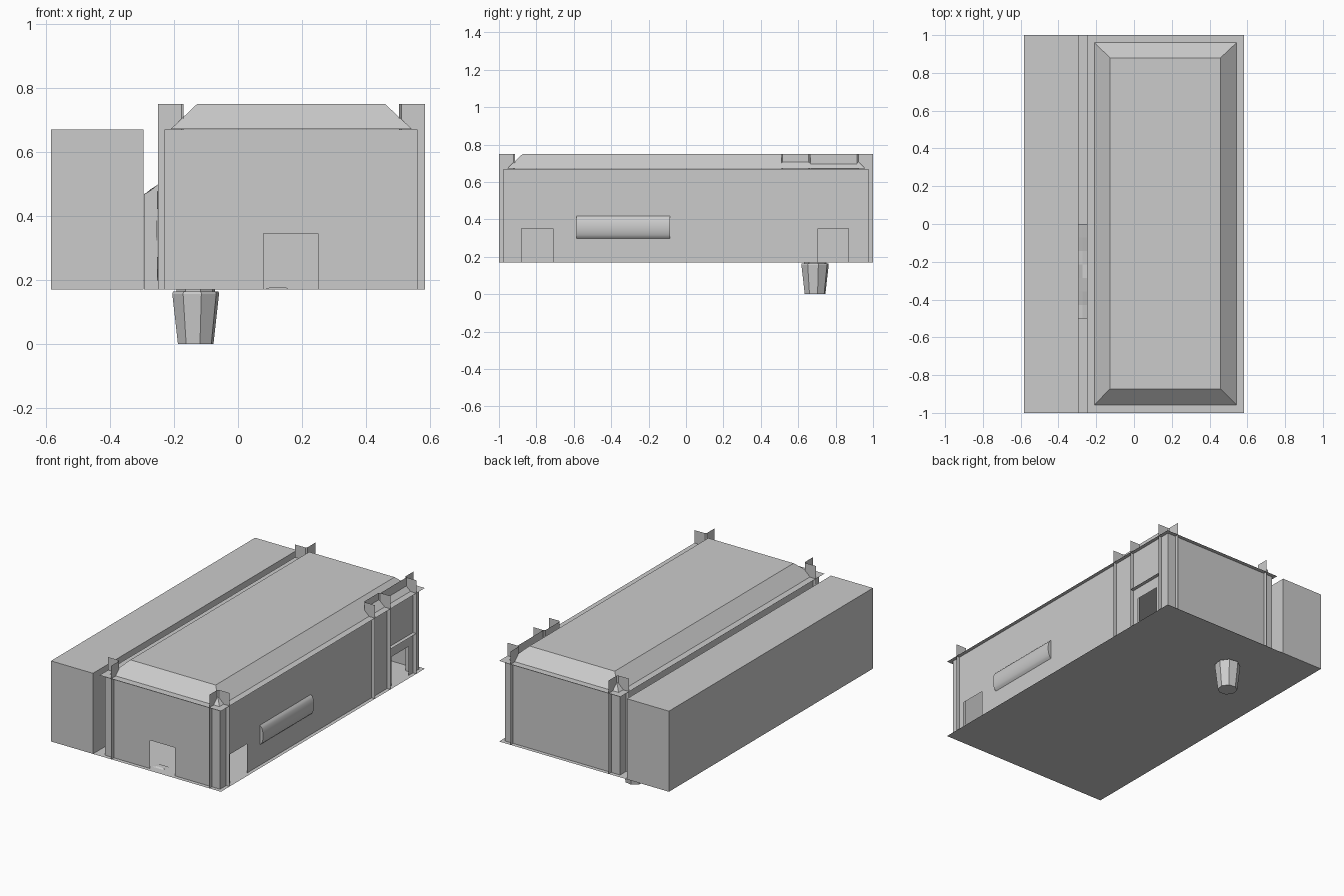
import bpy, bmesh, math, random
from mathutils import Vector

if "Cube" in bpy.data.objects:
    bpy.data.objects.remove(bpy.data.objects["Cube"])

random.seed(4)
grey = bpy.data.materials.new("plain_grey")
grey.diffuse_color = (0.6, 0.6, 0.6, 1)
grey.use_nodes = True
grey.node_tree.nodes["Principled BSDF"].inputs["Base Color"].default_value = grey.diffuse_color

Z0, Z1, Z2 = 0.17, 0.67, 0.75          # floor, eave, roof top
X0, X1, Y1 = -0.23, 0.56, 0.975        # wall lines


def make(name, faces):
    """faces: list of (points, outward direction or None)"""
    bm = bmesh.new()
    for pts, out in faces:
        f = bm.faces.new([bm.verts.new(p) for p in pts])
        f.normal_update()
        if out and f.normal.dot(Vector(out)) < 0:
            f.normal_flip()
    bmesh.ops.remove_doubles(bm, verts=bm.verts[:], dist=1e-5)
    me = bpy.data.meshes.new(name)
    bm.to_mesh(me)
    bm.free()
    me.materials.append(grey)
    ob = bpy.data.objects.new(name, me)
    bpy.context.collection.objects.link(ob)
    return ob


def loft(name, rings, caps=True):
    """closed skin through equal-length rings"""
    bm = bmesh.new()
    vs = [[bm.verts.new(p) for p in r] for r in rings]
    n = len(rings[0])
    for a, b in zip(vs, vs[1:]):
        for i in range(n):
            bm.faces.new((a[i], a[(i + 1) % n], b[(i + 1) % n], b[i]))
    if caps:
        bm.faces.new(vs[0])
        bm.faces.new(vs[-1])
    bmesh.ops.recalc_face_normals(bm, faces=bm.faces[:])
    me = bpy.data.meshes.new(name)
    bm.to_mesh(me)
    bm.free()
    me.materials.append(grey)
    ob = bpy.data.objects.new(name, me)
    bpy.context.collection.objects.link(ob)
    return ob


def rect(x0, x1, y0, y1, z):
    return [(x0, y0, z), (x1, y0, z), (x1, y1, z), (x0, y1, z)]


def sheet(path, z0, z1):
    """thin vertical sheet following a plan path"""
    return [([(*a, z0), (*b, z0), (*b, z1), (*a, z1)], None)
            for a, b in zip(path, path[1:])]


def wall_profile(a, b, doors=()):
    """wall outline (u, z) with door notches in the bottom edge"""
    p = [(a, Z0)]
    for d0, d1, h in doors:
        p += [(d0, Z0), (d0, h), (d1, h), (d1, Z0)]
    return p + [(b, Z0), (b, Z1), (a, Z1)]


# Ground slab, eave and neighbouring block
make("floor_slab", [(rect(-0.583, 0.583, -1, 1, Z0), (0, 0, 1))])
make("eave", [(rect(-0.25, 0.583, -1, 1, Z1), (0, 0, 1))])
loft("neighbour_block", [rect(-0.583, -0.295, -1, 1, z) for z in (Z0, Z1)])

# Hollow main walls with open doorways
front = wall_profile(X0, X1, [(0.08, 0.25, 0.345)])
right = wall_profile(-Y1, Y1, [(-0.88, -0.71, 0.35), (0.705, 0.87, 0.35)])
make("walls", [
    ([(u, -Y1, z) for u, z in front], (0, -1, 0)),
    ([(u, Y1, z) for u, z in wall_profile(X0, X1)], (0, 1, 0)),
    ([(X1, u, z) for u, z in right], (1, 0, 0)),
    ([(X0, u, z) for u, z in wall_profile(-Y1, Y1)], (-1, 0, 0))])

# Hipped flat roof
loft("roof", [rect(-0.21, 0.543, -0.957, 0.96, Z1 + 0.001),
              rect(-0.127, 0.458, -0.873, 0.88, Z2)])

# Corner posts: angled sheets opening outward
for xs, cx, xname in ((1, 0.583, "right"), (-1, -0.25, "left")):
    for ys, yname in ((1, "back"), (-1, "front")):
        path = [(cx, ys * 0.915), (cx - xs * 0.073, ys * 0.915),
                (cx - xs * 0.08, ys * 0.922), (cx - xs * 0.08, ys)]
        make(f"{yname}_{xname}_post", sheet(path, Z0, Z2))

# Channel column and entrance bay on the right wall
make("side_column", sheet([(0.583, 0.51), (0.512, 0.51), (0.505, 0.517),
                           (0.505, 0.655), (0.512, 0.662), (0.583, 0.662)], Z0, Z2))
make("entrance_back", sheet([(0.515, 0.665), (0.515, 0.915)], 0.42, Z2))
make("entrance_canopy", [(rect(0.515, 0.583, 0.662, 0.915, 0.42), (0, 0, 1))])

# Bulging sign panel on the right wall
arc = []
for i in range(13):
    t = -1 + i / 6
    arc.append((X1 - 0.002 + 0.024 * math.sqrt(max(0, 1 - t * t)) ** 1.2,
                0.3575 + 0.0625 * t))
panel = loft("bulging_panel", [[(x, y, z) for x, z in arc] for y in (-0.585, -0.085)])
bpy.context.view_layer.objects.active = panel
panel.select_set(True)
bpy.ops.object.shade_smooth_by_angle(angle=math.radians(50))
panel.select_set(False)

# Crumpled heap filling the alley
rings = []
for i in range(8):
    y = -0.5 + 0.5 * i / 7
    j = [random.uniform(0, 0.02) for _ in range(4)]
    rings.append([(-0.294, y, Z0), (-0.25, y, Z0), (-0.25 - j[0] / 2, y, 0.36),
                  (-0.25, y, 0.5 - j[1]), (-0.272, y, 0.488 - j[2]),
                  (-0.294, y, 0.47 - j[3])])
loft("alley_heap", rings)

# Small flat scrap in the front doorway
loft("doorway_scrap", [rect(0.08, 0.16, -0.95, -0.90, Z0 + 0.001),
                       rect(0.10, 0.15, -0.94, -0.91, Z0 + 0.007)])

# Tapered bucket hanging below the slab
bucket = []
for z, r in ((0, 0.057), (0.157, 0.075), (0.164, 0.073), (0.164, 0.062), (Z0, 0.062)):
    bucket.append([(-0.132 + r * math.cos(a), 0.69 + r * math.sin(a), z)
                   for a in (math.tau * (k + 0.3) / 8 for k in range(8))])
loft("bucket", bucket)
